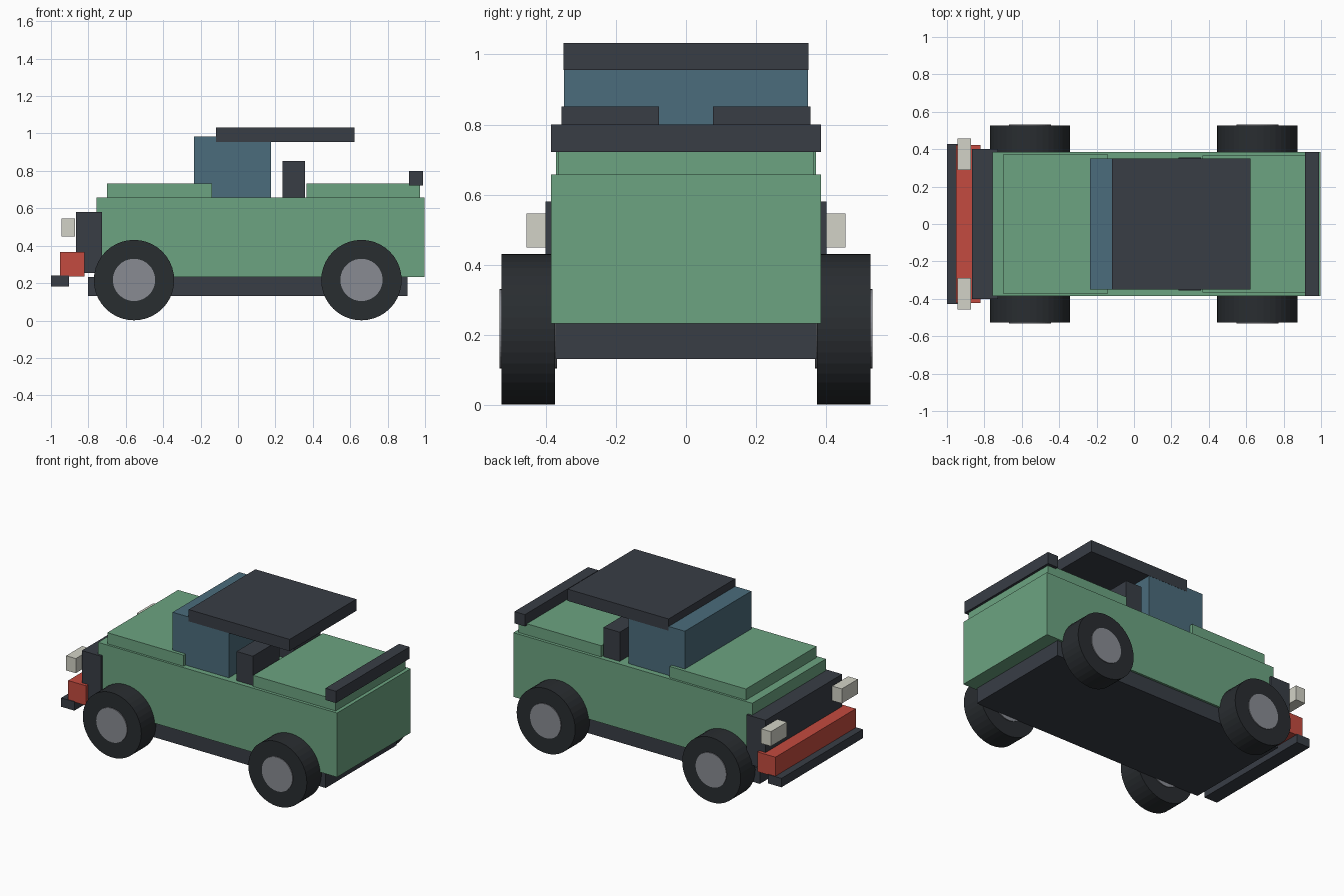
import bpy, math

if "Cube" in bpy.data.objects:
    bpy.data.objects.remove(bpy.data.objects["Cube"])


def material(name, r, g, b):
    m = bpy.data.materials.new(name)
    m.diffuse_color = (r, g, b, 1)
    m.use_nodes = True
    m.node_tree.nodes["Principled BSDF"].inputs["Base Color"].default_value = m.diffuse_color
    return m


GREEN = material("green paint", 0.15, 0.37, 0.22, )
DARK = material("dark trim", 0.04, 0.047, 0.06)
GLASS = material("blue glass", 0.07, 0.15, 0.2)
RED = material("red paint", 0.55, 0.07, 0.05)
LAMP = material("lamp cream", 0.65, 0.65, 0.57)
RUBBER = material("rubber", 0.022, 0.026, 0.03)
METAL = material("hub metal", 0.25, 0.26, 0.29)


def box(name, mat, x, y, z):
    """Box from (min, max) ranges on each axis."""
    bpy.ops.mesh.primitive_cube_add(
        size=1, location=[(a + b) / 2 for a, b in (x, y, z)])
    o = bpy.context.object
    o.name = name
    o.scale = [b - a for a, b in (x, y, z)]
    bpy.ops.object.transform_apply(location=False, rotation=False, scale=True)
    o.data.materials.append(mat)
    return o


def disc(name, mat, x, y, z, radius):
    """Cylinder lying along y over the range y."""
    bpy.ops.mesh.primitive_cylinder_add(
        vertices=40, radius=radius, depth=abs(y[1] - y[0]),
        location=(x, (y[0] + y[1]) / 2, z), rotation=(math.pi / 2, 0, 0))
    o = bpy.context.object
    o.name = name
    o.data.materials.append(mat)
    return o


def wide(w):
    return (-w, w)


# Body
box("body", GREEN, (-0.757, 0.998), wide(0.386), (0.232, 0.658))
box("chassis", DARK, (-0.803, 0.905), wide(0.372), (0.13, 0.232))
box("hood", GREEN, (-0.70, -0.14), wide(0.371), (0.658, 0.732))
box("rear_deck", GREEN, (0.367, 0.974), wide(0.366), (0.658, 0.732))
box("spoiler", DARK, (0.913, 0.99), wide(0.386), (0.722, 0.80))

# Cabin
box("windshield_block", GLASS, (-0.236, 0.177), wide(0.349), (0.658, 0.983))
box("roof", DARK, (-0.117, 0.624), wide(0.35), (0.955, 1.033))

# Nose
box("grille", DARK, (-0.866, -0.726), wide(0.401), (0.255, 0.58))
box("red_bumper", RED, (-0.952, -0.82), wide(0.422), (0.235, 0.366))
box("lower_bumper", DARK, (-1.0, -0.903), wide(0.427), (0.181, 0.24))

# Mirrored parts: seats, headlamps, wheels
for s, side in ((-1, "right"), (1, "left")):
    def span(a, b):
        return tuple(sorted((s * a, s * b)))

    box("seat_back_" + side, DARK, (0.238, 0.358), span(0.077, 0.355), (0.658, 0.852))
    box("headlamp_" + side, LAMP, (-0.943, -0.872), span(0.288, 0.456), (0.449, 0.546))
    for x, end in ((-0.556, "front"), (0.66, "rear")):
        disc(f"tyre_{end}_{side}", RUBBER, x, span(0.374, 0.527), 0.216, 0.215)
        disc(f"hub_{end}_{side}", METAL, x, span(0.369, 0.532), 0.217, 0.113)
